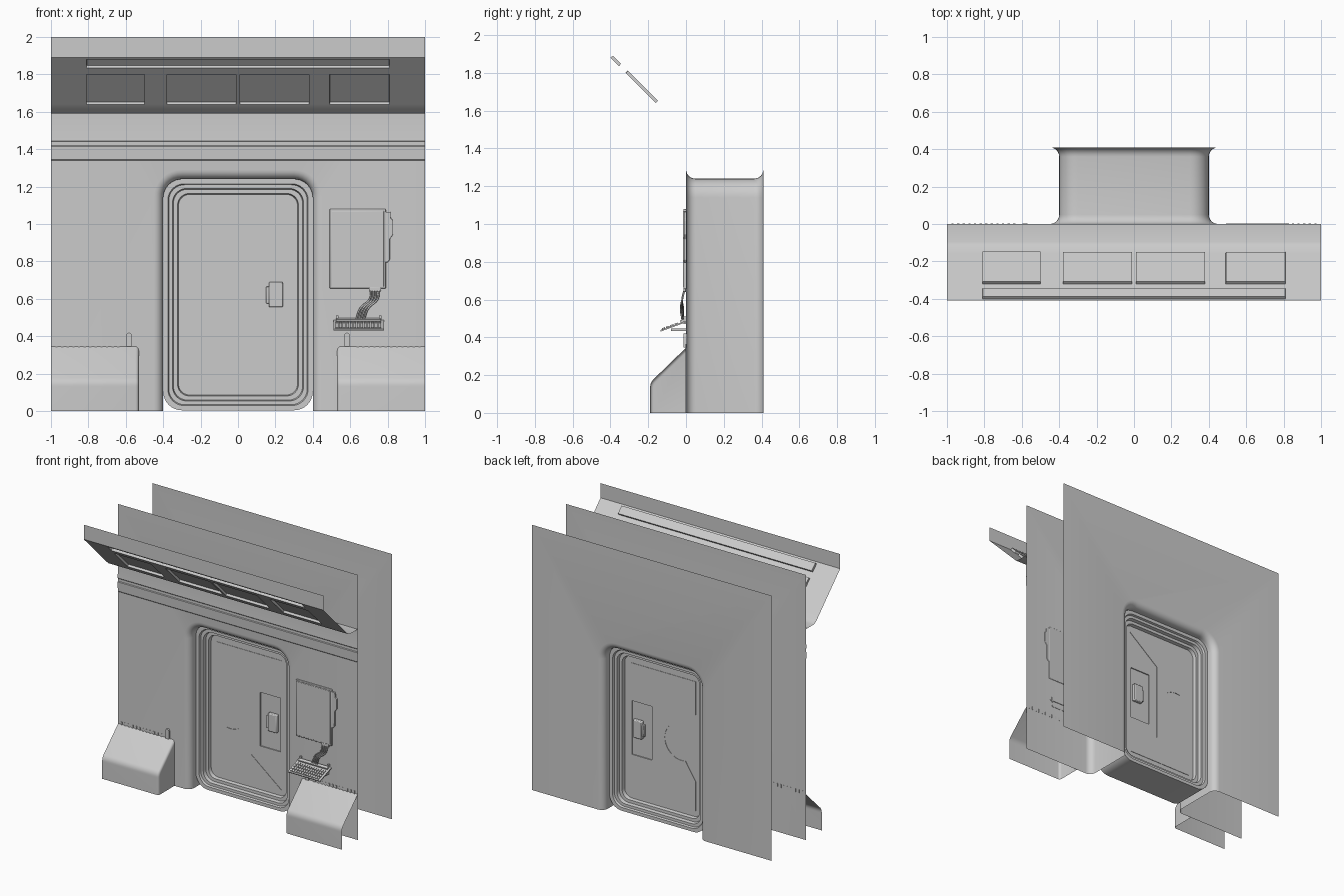
import bpy, bmesh, math
from mathutils import Vector, Matrix

if "Cube" in bpy.data.objects:
    bpy.data.objects.remove(bpy.data.objects["Cube"])

MID = 0.205  # depth of the door centre line


def finish(name, bm, smooth=True, bevel=0.0, merge=True):
    if merge:
        bmesh.ops.remove_doubles(bm, verts=bm.verts, dist=1e-5)
    me = bpy.data.meshes.new(name)
    bm.to_mesh(me)
    bm.free()
    ob = bpy.data.objects.new(name, me)
    bpy.context.collection.objects.link(ob)
    if bevel:
        m = ob.modifiers.new("bevel", 'BEVEL')
        m.width, m.segments = bevel, 2
    if smooth:
        bpy.ops.object.select_all(action='DESELECT')
        ob.select_set(True)
        bpy.context.view_layer.objects.active = ob
        bpy.ops.object.shade_smooth_by_angle(angle=math.radians(35))
    return ob


def add_box(bm, x0, x1, y0, y1, z0, z1, rot=None):
    mat = Matrix.Translation(((x0 + x1) / 2, (y0 + y1) / 2, (z0 + z1) / 2)) @ \
        Matrix.Diagonal((x1 - x0, y1 - y0, z1 - z0, 1))
    bmesh.ops.create_cube(bm, size=1, matrix=rot @ mat if rot else mat)


def box(name, *dims, bevel=0.0):
    bm = bmesh.new()
    add_box(bm, *dims)
    return finish(name, bm, bevel > 0, bevel)


def prism(name, pts, y0, y1, bevel=0.0):
    """Extrude an x/z outline between two depths."""
    bm = bmesh.new()
    a = [bm.verts.new((x, y0, z)) for x, z in pts]
    b = [bm.verts.new((x, y1, z)) for x, z in pts]
    bm.faces.new(a)
    bm.faces.new(b[::-1])
    for i in range(len(a)):
        j = (i + 1) % len(a)
        bm.faces.new((a[i], b[i], b[j], a[j]))
    bmesh.ops.recalc_face_normals(bm, faces=bm.faces)
    return finish(name, bm, True, bevel)


def arc(cx, cz, r, a0, a1, n=8):
    return [(cx + r * math.cos(math.radians(a0 + (a1 - a0) * i / n)),
             cz + r * math.sin(math.radians(a0 + (a1 - a0) * i / n))) for i in range(n + 1)]


def arch(w, top, r):
    return [(-w, 0)] + arc(-w + r, top - r, r, 180, 90) + arc(w - r, top - r, r, 90, 0) + [(w, 0)]


def round_rect(w, z0, z1, r):
    return (arc(-w + r, z0 + r, r, 270, 180) + arc(-w + r, z1 - r, r, 180, 90)
            + arc(w - r, z1 - r, r, 90, 0) + arc(w - r, z0 + r, r, 0, -90))


def loft(bm, rings, closed):
    for a, b in zip(rings, rings[1:]):
        n = len(a)
        for i in range(n if closed else n - 1):
            j = (i + 1) % n
            bm.faces.new((a[i], b[i], b[j], a[j]))


# Both wall sheets joined by the flared door tunnel
bm = bmesh.new()
R = 0.05
flare = [(R - R * math.sin(t), R - R * math.cos(t)) for t in [math.pi / 2 * k / 6 for k in range(7)]]
steps = [(d, y) for d, y in flare] + [(d, 0.41 - y) for d, y in flare[::-1]]
rings = [[bm.verts.new((x, y, z)) for x, z in arch(0.4 + d, 1.24 + d, 0.1 + d)] for d, y in steps]
loft(bm, rings, False)
for ring, y in ((rings[0], 0), (rings[-1], 0.41)):
    corners = [bm.verts.new((x, y, z)) for x, z in ((1, 0), (1, 2), (-1, 2), (-1, 0))]
    bm.faces.new(ring + corners)
bmesh.ops.recalc_face_normals(bm, faces=bm.faces)
finish("wall_and_door_tunnel", bm)

# Stepped door frame, same on both sides
bm = bmesh.new()
half = [(0, .135), (.025, .135), (.03, .12), (.05, .12), (.055, .095), (.077, .095), (.082, .07), (.10, .07)]
steps = [(d, MID - h) for d, h in half[::-1]] + [(d, MID + h) for d, h in half]
rings = [[bm.verts.new((x, y, z)) for x, z in round_rect(.4 - d, d + .004, 1.24 - d, .1 - d * .5)]
         for d, y in steps]
loft(bm, rings, True)
bmesh.ops.recalc_face_normals(bm, faces=bm.faces)
finish("door_frame", bm)

# Door leaf with a shallow handle recess on each face
door = prism("door_leaf", round_rect(.305, .098, 1.145, .05), MID - .07, MID + .07)
for s in (-1, 1):
    y = MID + s * .07
    cutter = box("recess_cutter", .09, .26, y - .008, y + .008, .415, .82)
    cutter.hide_render = True
    mod = door.modifiers.new("recess", 'BOOLEAN')
    mod.operation, mod.object, mod.solver = 'DIFFERENCE', cutter, 'EXACT'
    bpy.context.view_layer.objects.active = door
    bpy.ops.object.modifier_apply(modifier=mod.name)
    bpy.data.objects.remove(cutter)

# Raised door panel, handles
panel = ([(-.275, 1.106), (.27, 1.106), (.02, .91), (.02, .33), (.27, .13), (-.275, .13), (-.275, .35), (-.19, .484)]
         + arc(-.157, .62, .14, -90, 90, 18) + [(-.19, .756), (-.275, .855)])
for s, side in ((-1, "front"), (1, "back")):
    y = MID + s * .07
    ys = sorted((y - s * .01, y + s * .003))
    prism(f"door_panel_{side}", panel, *ys)
    ys = sorted((y - s * .01, y + s * .02))
    box(f"door_handle_{side}", .165, .24, *ys, .555, .69, bevel=.006)
    ys = sorted((y - s * .01, y + s * .012))
    box(f"handle_tab_{side}", .15, .168, *ys, .575, .665, bevel=.004)

# Overhead canopy: vertical lip, slope with recessed lights, shelf and wall trim
bm = bmesh.new()
xs = [-1, -.81, -.5, -.38, -.01, .01, .38, .49, .81, 1]
prof = [(.0, 1.34), (-.004, 1.345), (-.007, 1.415), (-.003, 1.42), (-.003, 1.44), (-.007, 1.445), (-.001, 1.525),
        (-.001, 1.59), (-.095, 1.59), (-.107, 1.594)]
prof += [(z - 1.89 and -.41 + (1.89 - z) or -.41, z) for z in (1.60, 1.64, 1.80, 1.835, 1.88, 1.89)]
prof += [(-.41, 2)]
grid = [[bm.verts.new((x, y, z)) for x in xs] for y, z in prof]
windows, bar = [], []
for j in range(len(prof) - 1):
    for i in range(len(xs) - 1):
        f = bm.faces.new((grid[j][i], grid[j][i + 1], grid[j + 1][i + 1], grid[j + 1][i]))
        if prof[j][1] == 1.64 and i in (1, 3, 5, 7):
            windows.append([f])
        if prof[j][1] == 1.835 and 0 < i < 8:
            bar.append(f)
for faces in windows + [bar]:
    bmesh.ops.inset_region(bm, faces=faces, thickness=.0015, use_even_offset=True)
    verts = list({v for f in faces for v in f.verts})
    bmesh.ops.translate(bm, verts=verts, vec=(0, .012, .012))
finish("overhead_canopy", bm)

# Sloped floor housings, open at the outer end, and wall pegs and vent slats above them
side = [(0, 0), (-.19, 0), (-.19, .13)] + arc(-.13, .135, .06, 175, 135, 5) + [(0, .345)]
for s, label in ((-1, "left"), (1, "right")):
    bm = bmesh.new()
    inner = [bm.verts.new((s * .53, y, z)) for y, z in side]
    outer = [bm.verts.new((s, y, z)) for y, z in side]
    bm.faces.new(inner)
    for i in range(1, len(side) - 1):
        bm.faces.new((inner[i], inner[i + 1], outer[i + 1], outer[i]))
    bmesh.ops.recalc_face_normals(bm, faces=bm.faces)
    rim = [e for e in bm.edges if len(e.link_faces) == 2 and
           all(abs(abs(v.co.x) - .53) < 1e-4 for v in e.verts)]
    bmesh.ops.bevel(bm, geom=rim, offset=.018, segments=4, profile=.5, affect='EDGES')
    finish(f"floor_housing_{label}", bm)
    c = s * .583
    prism(f"wall_peg_{label}", [(c - .014, .345), (c + .014, .345)] + arc(c, .405, .014, 0, 180), -.012, .004)
    bm = bmesh.new()
    for k in range(12):
        x = s * (.64 + k * .03)
        add_box(bm, x - .006, x + .006, -.003, .002, .34, .365)
    finish(f"vent_slats_{label}", bm, False)

# Wall cabinet with border face and side tab
box("cabinet_body", .49, .79, -.013, .004, .655, 1.08, bevel=.004)
box("cabinet_face", .50, .78, -.016, 0, .665, 1.07, bevel=.002)
prism("cabinet_side_tab", [(.785, 1.065), (.815, 1.065), (.817, 1.03), (.83, 1.02), (.83, .945),
                           (.812, .92), (.812, .81), (.80, .795), (.785, .795)], -.011, .003, .002)

# Fold-out keyboard tray with keys and a wall bracket
tilt = Matrix.Translation((0, 0, .488)) @ Matrix.Rotation(math.radians(20), 4, 'X')
bm = bmesh.new()
add_box(bm, .51, .78, -.145, .0, -.008, .0, tilt)
for r in range(4):
    for k in range(13):
        x, y = .522 + k * .019, -.135 + r * .024
        add_box(bm, x, x + .014, y, y + .018, -.001, .006, tilt)
add_box(bm, .525, .765, -.03, -.008, -.001, .012, tilt)
finish("keyboard_tray", bm, False)
bm = bmesh.new()
for x in (.53, .76):
    add_box(bm, x - .006, x + .006, -.014, .002, .47, .51)
add_box(bm, .53, .76, -.08, .002, .433, .448)
finish("keyboard_bracket", bm, False)

# Cables from the cabinet to the keyboard
for k in range(4):
    cu = bpy.data.curves.new("cable", 'CURVE')
    cu.dimensions, cu.bevel_depth, cu.bevel_resolution, cu.resolution_u = '3D', .005, 2, 6
    sp = cu.splines.new('BEZIER')
    o = k * .014
    pts = [(.71 + o, -.006, .66), (.705 + o, -.02, .60), (.655 + o, -.015 - o * .3, .55), (.63 + o, -.018, .485)]
    sp.bezier_points.add(len(pts) - 1)
    for p, co in zip(sp.bezier_points, pts):
        p.co = co
        p.handle_left_type = p.handle_right_type = 'AUTO'
    ob = bpy.data.objects.new(f"cable_{k + 1}", cu)
    bpy.context.collection.objects.link(ob)
    bpy.ops.object.select_all(action='DESELECT')
    ob.select_set(True)
    bpy.context.view_layer.objects.active = ob
    bpy.ops.object.convert(target='MESH')
box("cable_plug", .70, .765, -.014, .0, .64, .662, bevel=.003)
